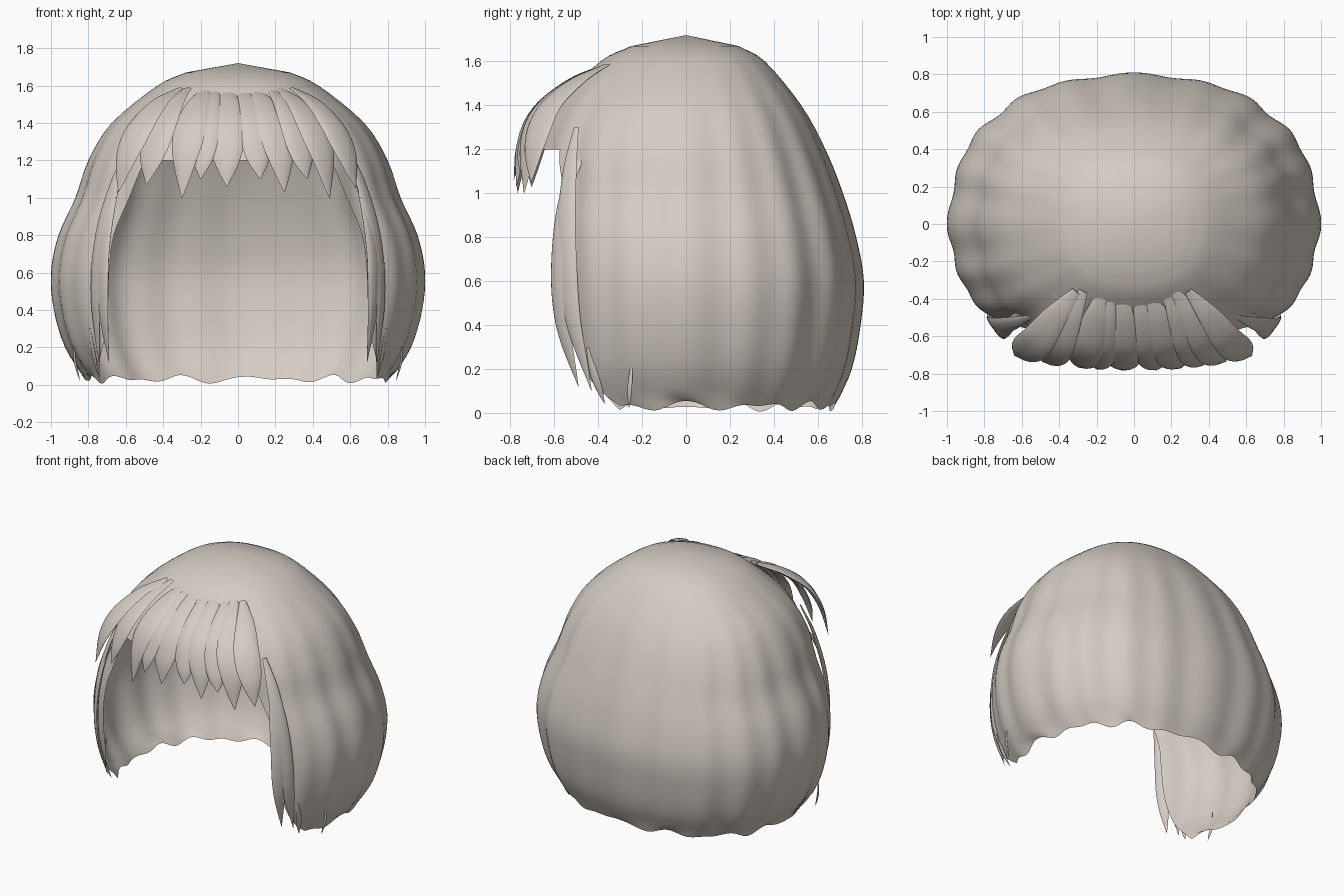
import bpy, bmesh, math
from mathutils import Vector

if "Cube" in bpy.data.objects:
    bpy.data.objects.remove(bpy.data.objects["Cube"])

hair = bpy.data.materials.new("warm_grey_hair")
hair.use_nodes = True
hair.diffuse_color = (0.66, 0.61, 0.55, 1)
hair.node_tree.nodes["Principled BSDF"].inputs["Base Color"].default_value = hair.diffuse_color


def resample(points, steps):
    """Smooth curve through the points, as a list of tuples."""
    pts = [Vector(p) for p in points]
    pts = [2 * pts[0] - pts[1]] + pts + [2 * pts[-1] - pts[-2]]
    out = []
    for a, b, c, d in zip(pts, pts[1:], pts[2:], pts[3:]):
        for i in range(steps):
            t = i / steps
            out.append(b + (c - a) * t / 2 + (a * 2 - b * 5 + c * 4 - d) * t**2 / 2
                       + (b * 3 - a - c * 3 + d) * t**3 / 2)
    return out + [pts[-2]]


def finish(bm, name, angle):
    bmesh.ops.recalc_face_normals(bm, faces=bm.faces)
    mesh = bpy.data.meshes.new(name)
    bm.to_mesh(mesh)
    bm.free()
    mesh.materials.append(hair)
    obj = bpy.data.objects.new(name, mesh)
    bpy.context.collection.objects.link(obj)
    bpy.ops.object.select_all(action="DESELECT")
    obj.select_set(True)
    bpy.context.view_layer.objects.active = obj
    bpy.ops.object.shade_smooth_by_angle(angle=math.radians(angle))
    return obj


# Main shell: height, half width, back depth, front depth
PROFILE = [(0.03, .82, .68, .66), (.2, .925, .755, .69), (.4, .985, .795, .71),
           (.6, 1.0, .81, .72), (.8, .96, .775, .72), (1.0, .87, .715, .71),
           (1.2, .80, .635, .69), (1.4, .675, .525, .59), (1.6, .43, .36, .39),
           (1.67, .28, .24, .25)]
# Half width of the face opening at the same heights, up to the fringe line
OPENING = [(.03, .755), (.2, .735), (.4, .715), (.6, .705), (.8, .68), (1.0, .59), (1.2, .5)]
POWER = 2.3
STEPS, SIDE, FRONT = 4, 144, 24


def shell_point(row, angle, bottom):
    z, a, back, front = row
    s, c = math.sin(angle), math.cos(angle)
    depth = front if c > 0 else back
    x = math.copysign(abs(s) ** (2 / POWER), s) * a
    y = -math.copysign(abs(c) ** (2 / POWER), c) * depth
    # soft lock ridges that fade out towards the crown
    fade = min(1, max(0, (1.7 - z) / 0.6))
    ridge = 0.6 * math.cos(20 * angle) + 0.4 * math.cos(12 * angle) - 1
    r = 1 + 0.014 * fade * ridge
    if bottom:
        z += 0.013 * math.sin(13 * angle) + 0.011 * math.cos(20 * angle)
    return x * r, y * r, z


def build_shell():
    bm = bmesh.new()
    rows = resample(PROFILE, STEPS)
    edges = resample(OPENING, STEPS)
    rings = []
    for k, row in enumerate(rows):
        half = edges[min(k, len(edges) - 1)][1]
        width = row[1] if k < len(edges) else PROFILE[len(OPENING) - 1][1]
        start = math.asin((half / width) ** (POWER / 2))
        angles = [start + (2 * math.pi - 2 * start) * i / SIDE for i in range(SIDE + 1)]
        if k >= len(edges) - 1:
            angles += [-start + 2 * start * i / FRONT for i in range(1, FRONT)]
        rings.append([bm.verts.new(shell_point(row, t, k == 0)) for t in angles])
    for low, high in zip(rings, rings[1:]):
        closed = len(low) > SIDE + 1
        for i in range(len(low) if closed else SIDE):
            j = (i + 1) % len(low)
            bm.faces.new((low[i], low[j], high[j], high[i]))
    # crown
    apex = bm.verts.new((0, 0, 1.72))
    top = rings[-1]
    for i, v in enumerate(top):
        bm.faces.new((v, top[(i + 1) % len(top)], apex))
    return finish(bm, "hair_shell", 60)


# A tapered lock with a lens-shaped section
def lock(name, points, width, thick, belly=0.6, root=0.25):
    bm = bmesh.new()
    spine = resample(points, 6)
    n, sides, rings = len(spine) - 1, 10, []
    for i, p in enumerate(spine):
        t = i / n
        tangent = (spine[min(i + 1, n)] - spine[max(i - 1, 0)]).normalized()
        out = Vector((p.x, p.y, max(0, p.z - 0.7)))
        side = tangent.cross(out).normalized()
        out = side.cross(tangent)
        if t < belly:
            f = root + (1 - root) * math.sin(t / belly * math.pi / 2)
        else:
            f = max(0.02, 1 - ((t - belly) / (1 - belly)) ** 1.7)
        rings.append([bm.verts.new(p + side * math.cos(a) * f * width / 2
                                   + out * math.sin(a) * f * thick / 2)
                      for a in (2 * math.pi * s / sides for s in range(sides))])
    for r, q in zip(rings, rings[1:]):
        for s in range(sides):
            bm.faces.new((r[s], r[(s + 1) % sides], q[(s + 1) % sides], q[s]))
    bm.faces.new(rings[0])
    bm.faces.new(rings[-1])
    return finish(bm, name, 50)


build_shell()

# Fringe: root x, tip x, tip height, width
FRINGE = [(-.31, -.64, 1.03, .19), (-.27, -.49, 1.07, .19), (-.17, -.30, 1.0, .18),
          (-.12, -.20, 1.1, .15), (-.06, -.06, 1.06, .19), (.02, .12, 1.1, .16),
          (.08, .25, 1.03, .18), (.17, .37, 1.1, .16), (.22, .49, 1.0, .18),
          (.29, .63, 1.05, .17)]
for i, (x0, x1, z1, w) in enumerate(FRINGE):
    pull = 0.2 * x1 * x1
    path = []
    for t, y, z in ((0, -.36, 1.585), (.3, -.52, 1.51), (.6, -.675, 1.385), (.85, -.755, 1.22)):
        path.append((x0 + (x1 - x0) * t ** 0.9, y + pull * t, z))
    path.append((x1, -.785 + pull, z1))
    lock(f"fringe_lock_{i + 1}", path, w, 0.035)

# Locks framing the face and loose ends, on both sides
for side, s in (("left", 1), ("right", -1)):
    def pair(name, points, *size):
        lock(f"{side}_{name}", [(s * x, y, z) for x, y, z in points], *size)

    pair("face_lock", [(.60, -.46, 1.2), (.67, -.545, 1.0), (.72, -.575, .7),
                       (.72, -.56, .4), (.69, -.49, .12)], .10, .03)
    pair("temple_lock", [(.56, -.50, 1.3), (.65, -.53, 1.1), (.73, -.545, .8),
                         (.76, -.52, .45), (.74, -.43, .1)], .11, .03)
    pair("cheek_end", [(.79, -.45, .3), (.775, -.42, .18), (.745, -.37, .04)], .04, .012)
    pair("loose_end", [(.875, -.245, .24), (.872, -.255, .13), (.845, -.26, .02)], .022, .012)
